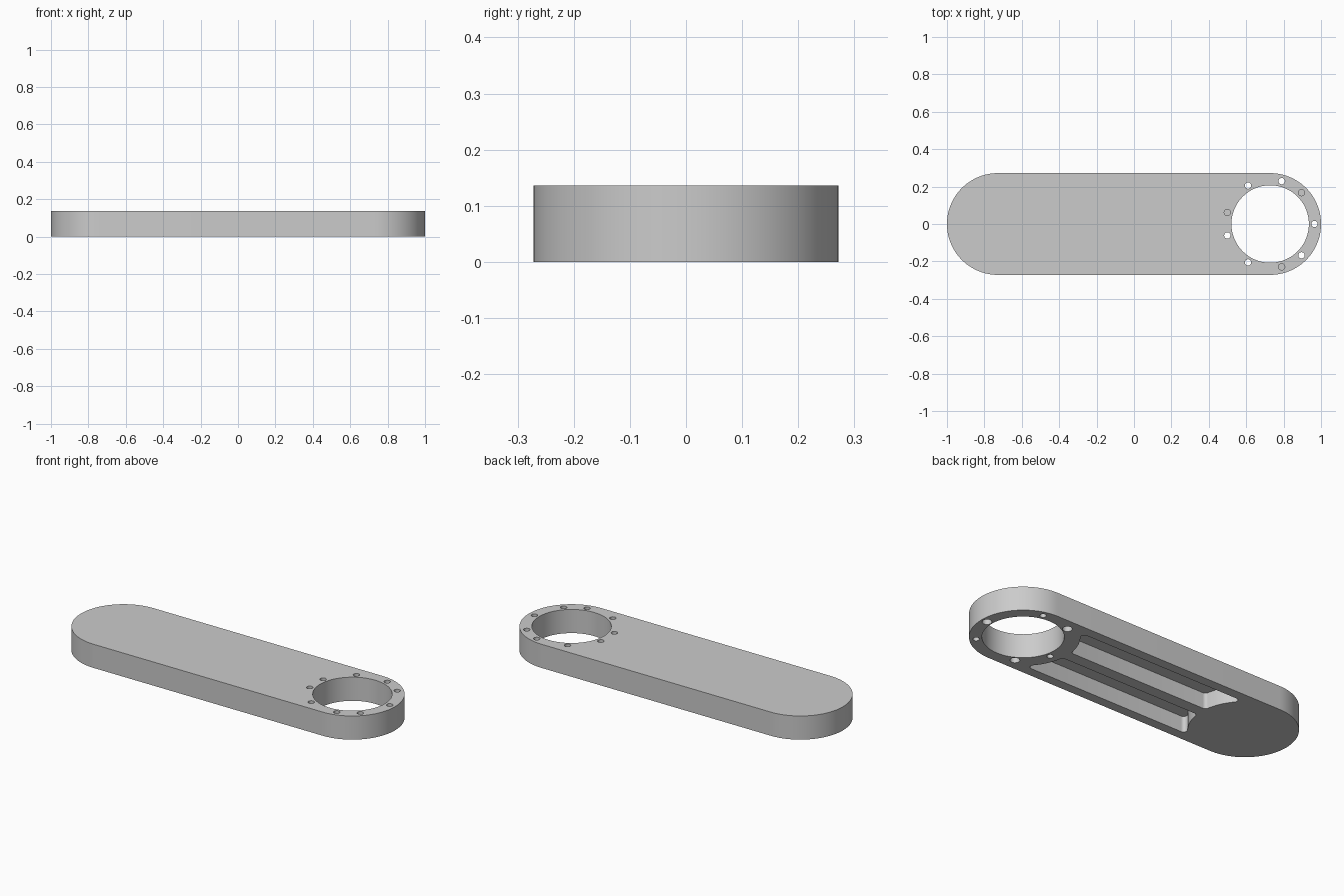
import bpy, bmesh
from math import sin, cos, pi, radians, sqrt, atan2

if "Cube" in bpy.data.objects:
    bpy.data.objects.remove(bpy.data.objects["Cube"])

H, R, CX = 0.136, 0.272, 0.728      # thickness, end radius, end centre


def prism(name, pts, z0, z1):
    bm = bmesh.new()
    face = bm.faces.new([bm.verts.new((x, y, z0)) for x, y in pts])
    ext = bmesh.ops.extrude_face_region(bm, geom=[face])
    top = [v for v in ext["geom"] if isinstance(v, bmesh.types.BMVert)]
    bmesh.ops.translate(bm, verts=top, vec=(0, 0, z1 - z0))
    bmesh.ops.recalc_face_normals(bm, faces=bm.faces)
    me = bpy.data.meshes.new(name)
    bm.to_mesh(me)
    bm.free()
    ob = bpy.data.objects.new(name, me)
    bpy.context.collection.objects.link(ob)
    return ob


def arc(cx, cy, r, a0, a1, n):
    return [(cx + r * cos(a0 + (a1 - a0) * i / n), cy + r * sin(a0 + (a1 - a0) * i / n))
            for i in range(n + 1)]


def cut(name, pts, z0, z1):
    cutter = prism(name, pts, z0, z1)
    mod = plate.modifiers.new(name, "BOOLEAN")
    mod.operation, mod.solver, mod.object = "DIFFERENCE", "EXACT", cutter
    bpy.context.view_layer.objects.active = plate
    bpy.ops.object.modifier_apply(modifier=mod.name)
    bpy.data.objects.remove(cutter, do_unlink=True)


def circle(cx, cy, r, n):
    return arc(cx, cy, r, 0, 2 * pi, n)[:-1]


def pocket(side):
    # long pocket whose ends follow the end bosses, with rounded corners
    y0, y1, rb, f = 0.033, 0.217, 0.288, 0.02
    rc = rb + f
    xi, xo = (sqrt(rc**2 - (y + s)**2) for y, s in ((y0, f), (y1, -f)))
    ai, ao = atan2(y0 + f, xi), atan2(y1 - f, xo)
    right = arc(CX - xi, y0 + f, f, -pi / 2, -ai, 6)
    right += arc(CX, 0, rb, pi - ai, pi - ao, 16)[1:-1]
    right += arc(CX - xo, y1 - f, f, -ao, pi / 2, 8)
    pts = right + [(-x, y) for x, y in reversed(right)]
    return [(x, side * y) for x, y in pts]


# Link plate with round ends
plate = prism("link_plate", arc(CX, 0, R, -pi / 2, pi / 2, 48)
              + arc(-CX, 0, R, pi / 2, 3 * pi / 2, 48), 0, H)

# Large bore
cut("bore", circle(CX, 0, 0.207, 96), -0.1, H + 0.1)

# Underside lightening pockets
for side in (1, -1):
    cut("pocket", pocket(side), -0.1, 0.09)

# Bolt ring: counterbored, plain and blind holes, three times around
for k in range(3):
    for angle, kind in ((0, "counterbored"), (75, "plain"), (45, "blind")):
        a = radians(angle + 120 * k)
        x, y = CX + 0.237 * cos(a), 0.237 * sin(a)
        cut("bolt_hole", circle(x, y, 0.017, 24), 0.06 if kind == "blind" else -0.1, H + 0.1)
        if kind == "counterbored":
            cut("counterbore", circle(x, y, 0.025, 24), -0.1, 0.07)

# Smooth curved walls, sharp rims
plate.select_set(True)
bpy.context.view_layer.objects.active = plate
bpy.ops.object.shade_smooth_by_angle(angle=radians(30))
